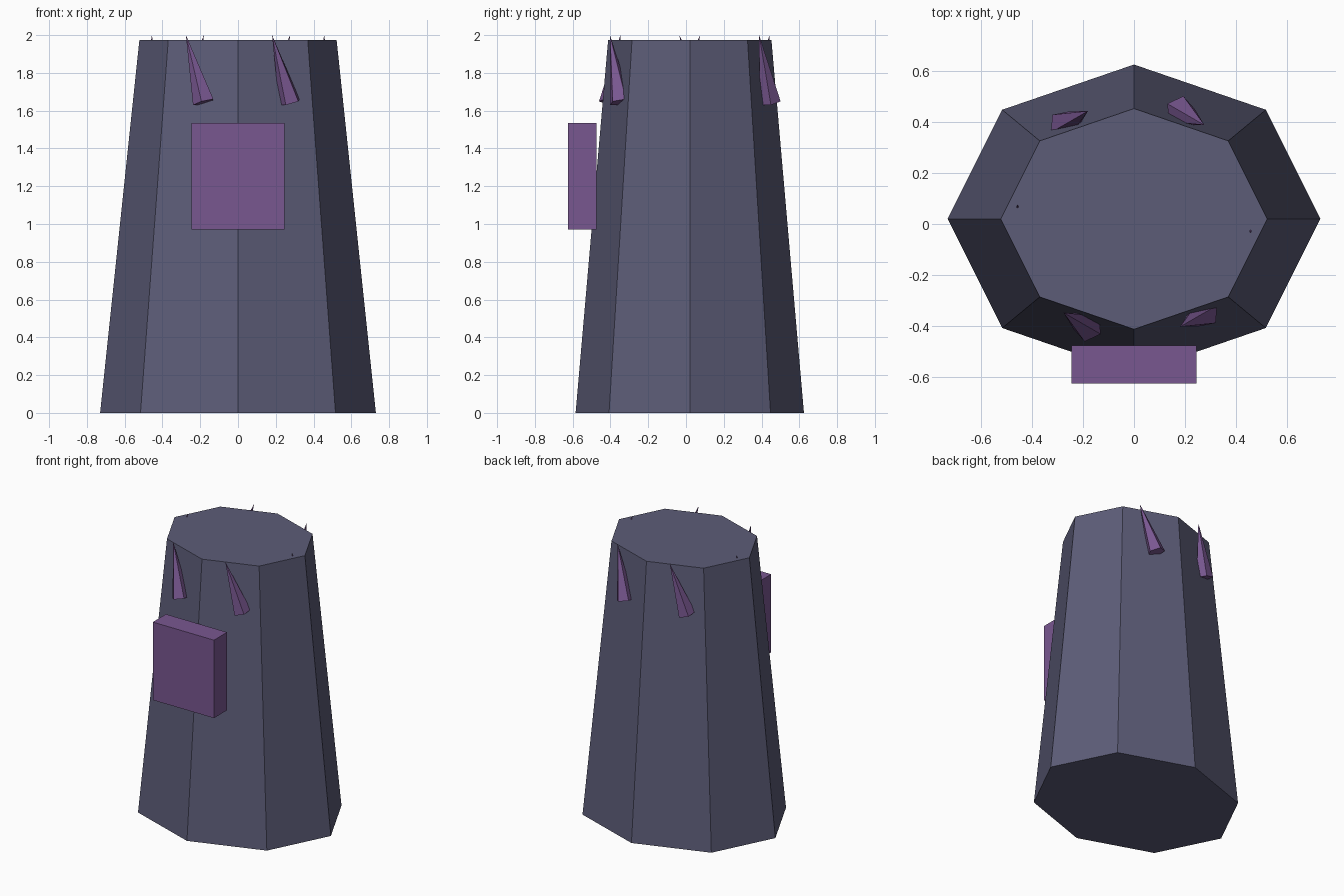
import bpy
import math

if "Cube" in bpy.data.objects:
    bpy.data.objects.remove(bpy.data.objects["Cube"])

CY = 0.02  # y centre of the tower


def material(name, color):
    m = bpy.data.materials.new(name)
    m.diffuse_color = (*color, 1)
    m.use_nodes = True
    m.node_tree.nodes["Principled BSDF"].inputs["Base Color"].default_value = m.diffuse_color
    return m


stone = material("slate", (0.107, 0.107, 0.185))
purple = material("purple", (0.19, 0.095, 0.28))


def finish(name, mat):
    ob = bpy.context.object
    ob.name = name
    ob.data.materials.append(mat)
    return ob


# Tapered eight-sided body, slightly narrower front to back
bpy.ops.mesh.primitive_cone_add(vertices=8, radius1=0.73, radius2=0.522,
                                depth=1.975, location=(0, CY, 0.9875))
finish("tower_body", stone).scale = (1, 0.828, 1)

# Front plate
bpy.ops.mesh.primitive_cube_add(size=1, location=(0, -0.55, 1.2525))
finish("front_plate", purple).scale = (0.49, 0.15, 0.565)

# Ring of six leaning five-sided spikes around the rim
for k in range(6):
    a = k * math.pi / 3
    bpy.ops.mesh.primitive_cone_add(
        vertices=5, radius1=0.06, radius2=0, depth=0.373,
        location=(0.456 * math.cos(a), CY + 0.456 * math.sin(a), 1.822),
        rotation=(0.3, 0, a))
    finish(f"rim_spike_{k + 1}", purple)
